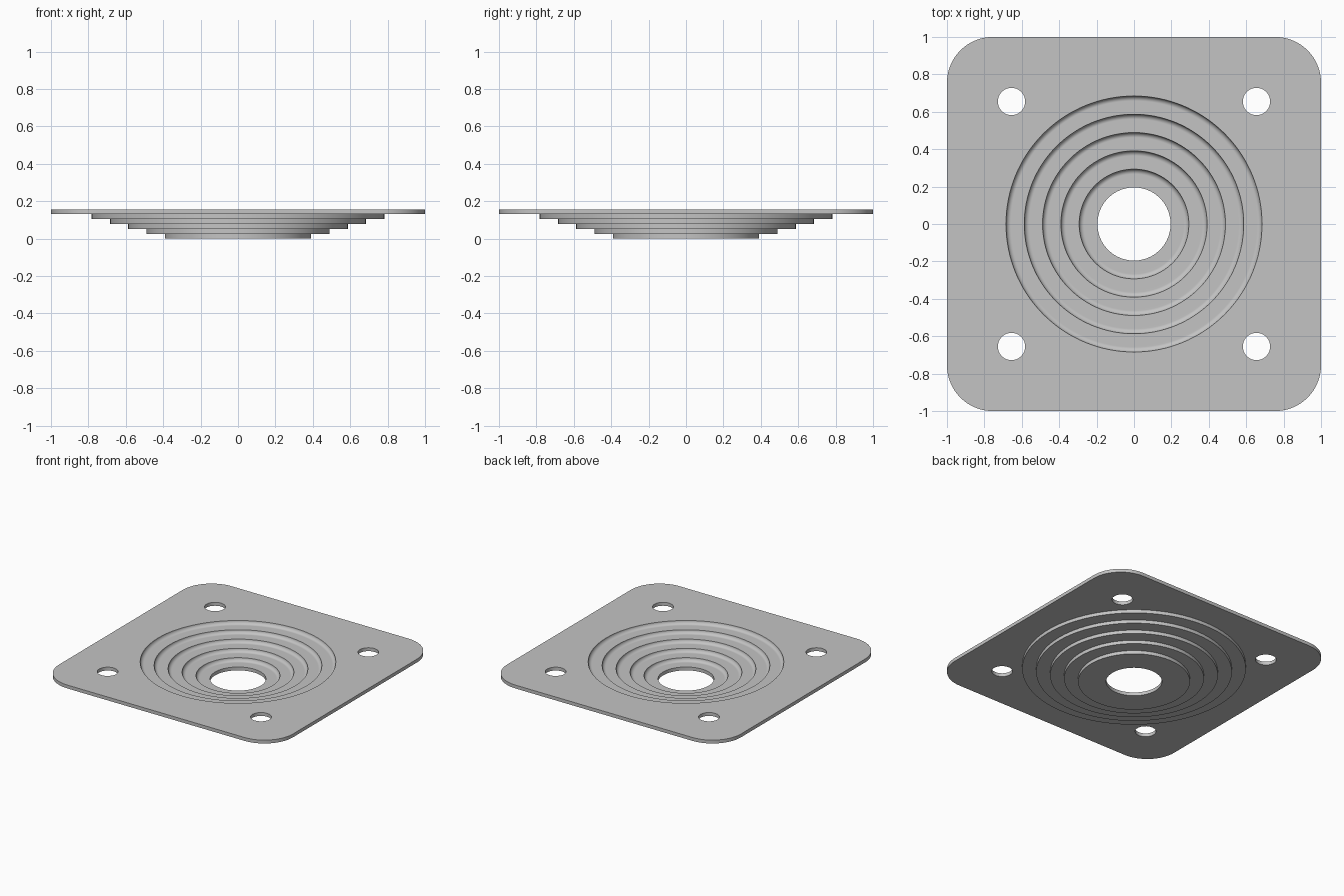
import bpy, bmesh
from math import sin, cos, pi, radians

cube = bpy.data.objects.get("Cube")
if cube:
    bpy.data.objects.remove(cube, do_unlink=True)

H = 0.157 / 6          # thickness of every layer
STEP = 0.0978          # radial width of every step
SEGS = 128
TOP, UNDER = 6 * H, 5 * H
bm = bmesh.new()


def loop(points, z):
    """Closed ring of edges at one height."""
    verts = [bm.verts.new((x, y, z)) for x, y in points]
    return [bm.edges.new((v, verts[i - 1])) for i, v in enumerate(verts)]


def circle(r, n, cx=0, cy=0):
    return [(cx + r * cos(2 * pi * i / n), cy + r * sin(2 * pi * i / n)) for i in range(n)]


def rounded_square(half, r, n=16):
    pts = []
    for q, (sx, sy) in enumerate([(1, 1), (-1, 1), (-1, -1), (1, -1)]):
        for i in range(n + 1):
            a = (q + i / n) * pi / 2
            pts.append((sx * (half - r) + r * cos(a), sy * (half - r) + r * sin(a)))
    return pts


# Plate: rounded outline and four bolt holes, open in the middle
outlines = [rounded_square(1.0, 0.245)]
outlines += [circle(0.073, 40, x, y) for x in (-0.655, 0.655) for y in (-0.655, 0.655)]
top = [loop(o, TOP) for o in outlines]
bottom = [loop(o, UNDER) for o in outlines]
dish_top = loop(circle(STEP * 7, SEGS), TOP)
dish_under = loop(circle(STEP * 8, SEGS), UNDER)
for upper, lower in zip(top, bottom):
    bmesh.ops.bridge_loops(bm, edges=upper + lower)
for rings, middle in ((top, dish_top), (bottom, dish_under)):
    bmesh.ops.triangle_fill(bm, use_beauty=True,
                            edges=[e for ring in rings for e in ring] + middle)

# Stepped dish profile: filleted steps inside, square steps outside
FILLET = 8
profile = []
for k in range(5):
    r, z = STEP * (7 - k), TOP - k * H
    for i in range(FILLET + 1):
        a = i / FILLET * pi / 2
        profile.append((r - H * (1 - cos(a)), z - H * sin(a)))
profile += [(STEP * 2, H), (STEP * 2, 0)]
for k in range(5):
    r = STEP * (4 + k)
    profile += [(r, k * H), (r, (k + 1) * H)]

rings = [[bm.verts.new((x, y, z)) for x, y in circle(r, SEGS)] for r, z in profile]
for a, b in zip(rings, rings[1:]):
    for i in range(SEGS):
        bm.faces.new((a[i - 1], a[i], b[i], b[i - 1]))

bmesh.ops.remove_doubles(bm, verts=bm.verts, dist=0.0005)
bmesh.ops.recalc_face_normals(bm, faces=bm.faces)

mesh = bpy.data.meshes.new("stepped_flange_plate")
bm.to_mesh(mesh)
bm.free()
plate = bpy.data.objects.new("stepped_flange_plate", mesh)
bpy.context.collection.objects.link(plate)

# Plain grey
grey = bpy.data.materials.new("light grey")
grey.use_nodes = True
colour = (0.55, 0.55, 0.55, 1)
grey.diffuse_color = colour
grey.node_tree.nodes["Principled BSDF"].inputs["Base Color"].default_value = colour
mesh.materials.append(grey)

# Smooth curves, sharp rims
bpy.ops.object.select_all(action="DESELECT")
plate.select_set(True)
bpy.context.view_layer.objects.active = plate
bpy.ops.object.shade_smooth_by_angle(angle=radians(30))
weighted = plate.modifiers.new("flat_floors", "WEIGHTED_NORMAL")
weighted.keep_sharp = True
